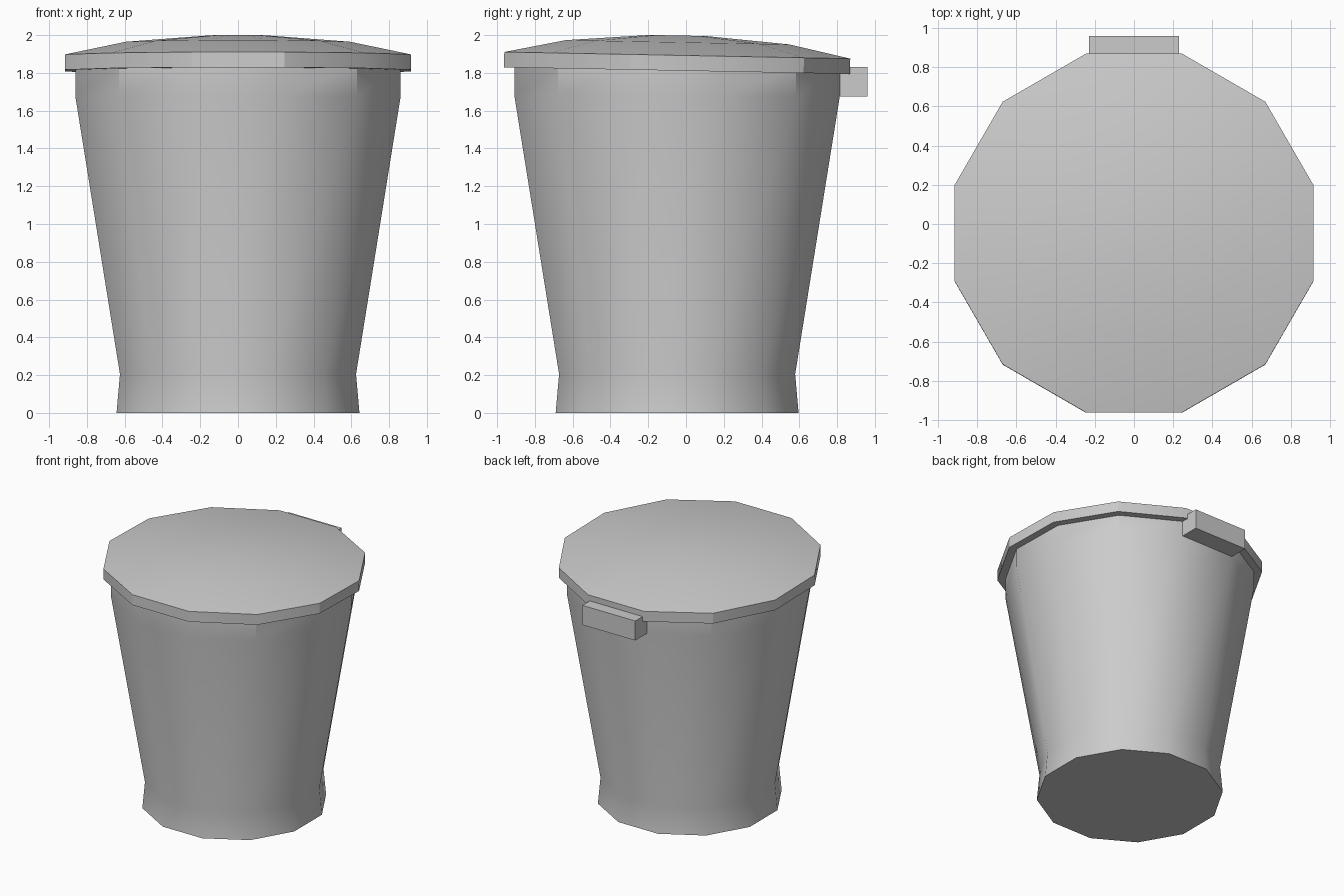
import bpy, bmesh
from math import cos, sin, pi, radians
from mathutils import Matrix

if "Cube" in bpy.data.objects:
    bpy.data.objects.remove(bpy.data.objects["Cube"])

SIDES = 12
CENTRE_Y = -0.047


def finish(name, bm):
    bmesh.ops.recalc_face_normals(bm, faces=bm.faces[:])
    mesh = bpy.data.meshes.new(name)
    bm.to_mesh(mesh)
    bm.free()
    obj = bpy.data.objects.new(name, mesh)
    bpy.context.collection.objects.link(obj)
    bpy.ops.object.select_all(action='DESELECT')
    obj.select_set(True)
    bpy.context.view_layer.objects.active = obj
    bpy.ops.object.shade_smooth_by_angle(angle=radians(30))
    return obj


def turned(name, profile, tilt=0.0):
    """Stack 12-sided rings; profile gives (flat-to-centre distance, z)."""
    bm = bmesh.new()
    rings = []
    for apothem, z in profile:
        r = apothem / cos(pi / SIDES)
        rings.append([bm.verts.new((r * cos((k + 0.5) * 2 * pi / SIDES),
                                    r * sin((k + 0.5) * 2 * pi / SIDES), z))
                      for k in range(SIDES)])
    for a, b in zip(rings, rings[1:]):
        for k in range(SIDES):
            n = (k + 1) % SIDES
            bm.faces.new((a[k], a[n], b[n], b[k]))
    bm.faces.new(rings[0])
    bm.faces.new(rings[-1])
    # Lean the part about its rim, then move it to the bin's axis
    pivot = Matrix.Translation((0, CENTRE_Y, 1.85))
    bm.transform(pivot @ Matrix.Rotation(tilt, 4, 'X') @ Matrix.Translation((0, 0, -1.85)))
    return finish(name, bm)


# Tapered bin with a flared foot and straight collar
turned("bin_body", [(0.643, 0), (0.625, 0.205), (0.861, 1.675), (0.861, 1.83)])

# Shallow domed lid, dipping slightly to the back
turned("lid", [(0.916, 1.812), (0.916, 1.893), (0.592, 1.962), (0.148, 1.998)],
       tilt=radians(-1.1))

# Hinge block at the back
bm = bmesh.new()
bmesh.ops.create_cube(bm, size=1)
bm.transform(Matrix.Translation((0, 0.882, 1.753)) @ Matrix.Diagonal((0.46, 0.156, 0.154, 1)))
finish("hinge_block", bm)
